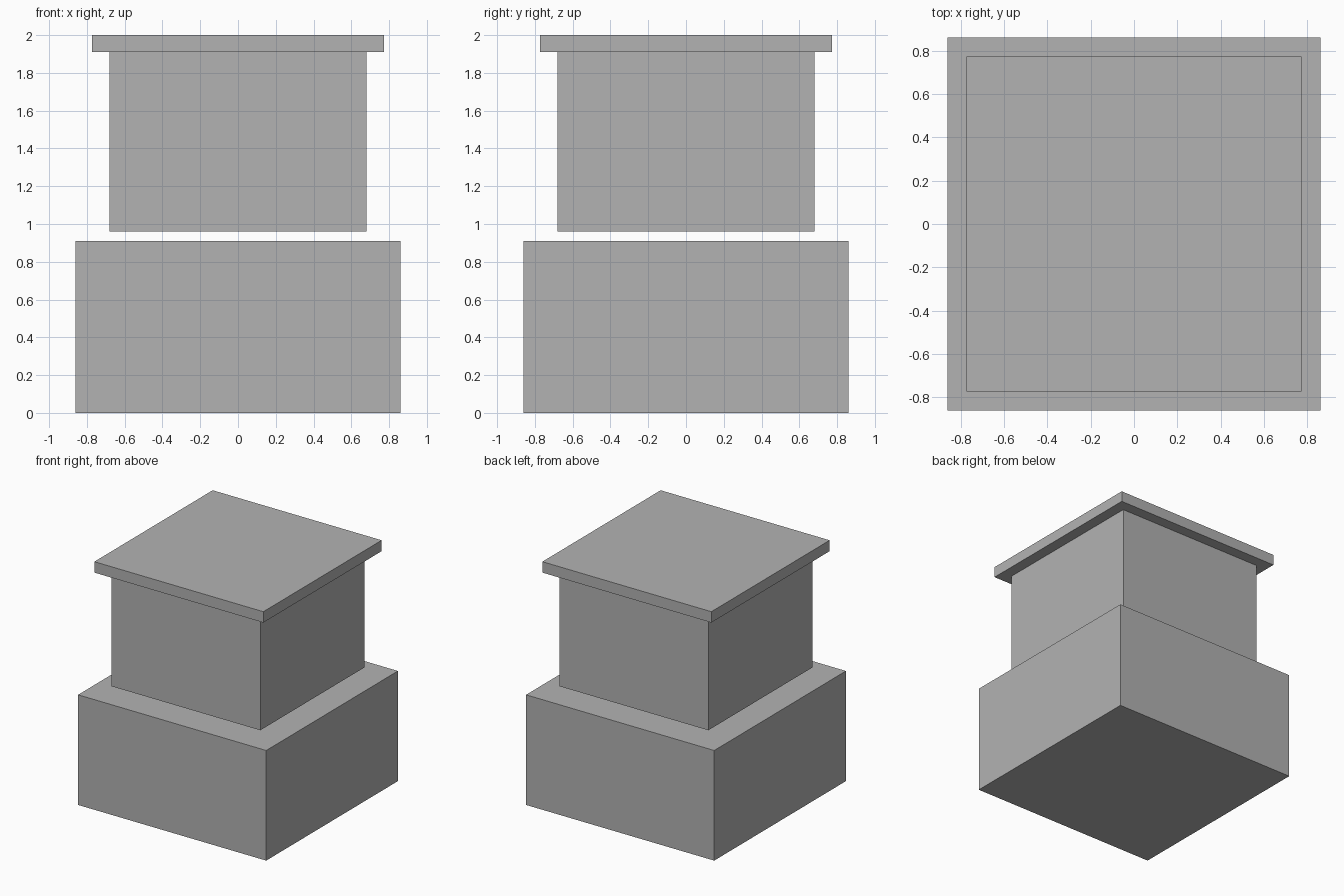
import bpy

if "Cube" in bpy.data.objects:
    bpy.data.objects.remove(bpy.data.objects["Cube"], do_unlink=True)

# One plain grey for every part
GREY = (0.448, 0.448, 0.448, 1.0)
grey = bpy.data.materials.new("plain grey")
grey.use_nodes = True
grey.diffuse_color = GREY
grey.node_tree.nodes["Principled BSDF"].inputs["Base Color"].default_value = GREY


def square_block(name, width, bottom, top):
    """Square block centred on the vertical axis."""
    bpy.ops.mesh.primitive_cube_add(size=1, location=(0, 0, (bottom + top) / 2))
    block = bpy.context.object
    block.name = name
    block.scale = (width, width, top - bottom)
    bpy.ops.object.transform_apply(location=False, rotation=False, scale=True)
    block.data.materials.append(grey)
    return block


# Wide base, with a narrow gap below the upper body
square_block("base", 1.72, 0.0, 0.91)

# Narrower upper body
square_block("upper_body", 1.36, 0.96, 1.91)

# Thin overhanging lid
square_block("lid", 1.545, 1.91, 2.0)
